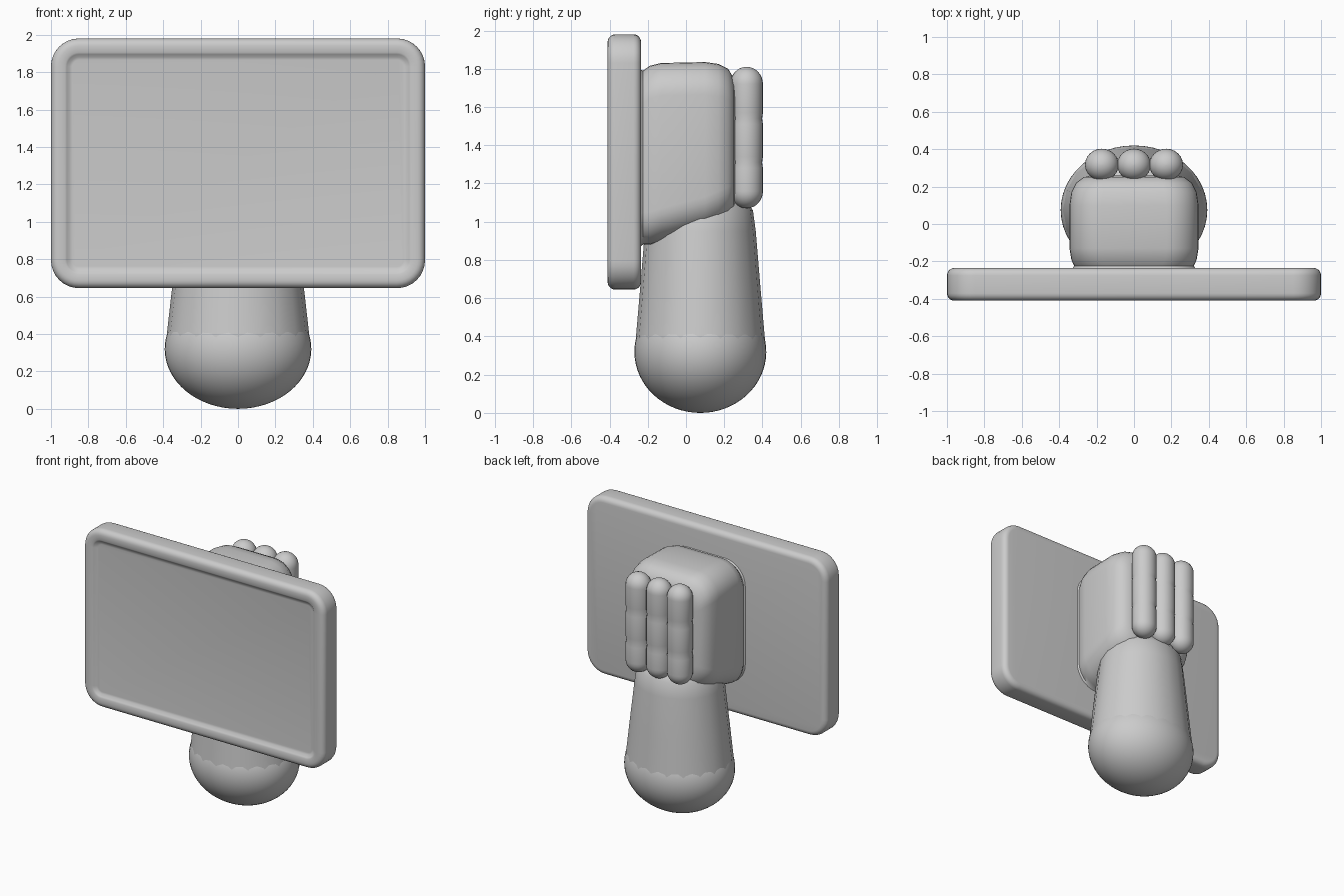
import bpy
import bmesh
from math import sin, cos, pi, radians

cube = bpy.data.objects.get("Cube")
if cube:
    bpy.data.objects.remove(cube, do_unlink=True)

grey = bpy.data.materials.new("plain_grey")
grey.use_nodes = True
colour = (0.6, 0.6, 0.6, 1)
grey.diffuse_color = colour
grey.node_tree.nodes["Principled BSDF"].inputs["Base Color"].default_value = colour


def loft(name, rings, angle=40):
    """Skin a stack of equal-length point rings and cap both ends."""
    bm = bmesh.new()
    loops = [[bm.verts.new(p) for p in ring] for ring in rings]
    n = len(loops[0])
    for a, b in zip(loops, loops[1:]):
        for i in range(n):
            j = (i + 1) % n
            bm.faces.new((a[i], a[j], b[j], b[i]))
    bm.faces.new(loops[0])
    bm.faces.new(loops[-1])
    bmesh.ops.recalc_face_normals(bm, faces=bm.faces)
    mesh = bpy.data.meshes.new(name)
    bm.to_mesh(mesh)
    bm.free()
    mesh.materials.append(grey)
    obj = bpy.data.objects.new(name, mesh)
    bpy.context.collection.objects.link(obj)
    bpy.ops.object.select_all(action="DESELECT")
    obj.select_set(True)
    bpy.context.view_layer.objects.active = obj
    bpy.ops.object.shade_smooth_by_angle(angle=radians(angle))
    return obj


def round_rect(y, half, low, high, radius, steps=8):
    """Upright rounded rectangle at depth y."""
    points = []
    centres = ((1, 1), (-1, 1), (-1, -1), (1, -1))
    for k, (sx, sz) in enumerate(centres):
        cx = sx * (half - radius)
        cz = high - radius if sz > 0 else low + radius
        for i in range(steps + 1):
            t = (k + i / steps) * pi / 2
            points.append((cx + radius * cos(t), y, cz + radius * sin(t)))
    return points


def ellipse(x, y, z, rx, ry, sides):
    return [(x + rx * cos(2 * pi * i / sides), y + ry * sin(2 * pi * i / sides), z)
            for i in range(sides)]


# Screen: rounded slab with a soft rim and a shallow recessed panel
def slab_ring(y, inset):
    return round_rect(y, 1 - inset, 0.645 + inset, 1.98 - inset, max(0.15 - inset, 0.02))


front, back, soft = -0.41, -0.235, 0.04
rim = [i * pi / 10 for i in range(6)]
rings = [slab_ring(back - soft * (1 - cos(t)), soft * (1 - sin(t))) for t in rim]
rings += [slab_ring(front + soft * (1 - sin(t)), soft * (1 - cos(t))) for t in rim]
rings += [slab_ring(front + d, i) for i, d in
          ((0.075, 0), (0.085, 0.005), (0.1, 0.018), (0.115, 0.02))]
loft("screen", rings, 50)

# Palm: rounded block that presses against the back of the screen
palm = [(-0.245, 0.335, 0.865, 1.80, 0.17), (-0.225, 0.32, 0.88, 1.79, 0.17),
        (-0.19, 0.335, 0.88, 1.815, 0.17), (-0.13, 0.345, 0.90, 1.83, 0.17),
        (0.1, 0.345, 0.96, 1.835, 0.17), (0.17, 0.335, 0.99, 1.825, 0.17),
        (0.22, 0.31, 1.02, 1.80, 0.16), (0.25, 0.27, 1.06, 1.75, 0.14),
        (0.26, 0.22, 1.1, 1.7, 0.1)]
loft("palm", [round_rect(*ring) for ring in palm], 60)

# Forearm: tapered column with lightly faceted sides
arm = [(0.36, 0.385, 0.34), (0.65, 0.352, 0.315), (0.95, 0.315, 0.29),
       (1.06, 0.3, 0.275), (1.12, 0.26, 0.23), (1.16, 0.18, 0.16)]
loft("forearm", [ellipse(0, 0.075, z, rx, ry, 20) for z, rx, ry in arm])

# Elbow: rounded end the forearm stands on
dome = [0.01 + i * (pi * 0.62 - 0.01) / 20 for i in range(21)]
loft("elbow_dome", [ellipse(0, 0.075, 0.32 - 0.32 * cos(t), 0.392 * sin(t), 0.345 * sin(t), 48)
                    for t in dome])

# Fingers: three round-ended rolls with faint knuckle creases
r, low, high = 0.09, 1.07, 1.81
arc = [0.05 + i * (pi / 2 - 0.05) / 8 for i in range(9)]
profile = [(low + r * (1 - cos(t)), r * sin(t)) for t in arc]
for crease in (1.31, 1.54):
    profile += [(crease - 0.03, r), (crease, r * 0.95), (crease + 0.03, r)]
profile += [(high - r * (1 - cos(t)), r * sin(t)) for t in reversed(arc)]
for side, x in (("right", -0.172), ("middle", 0), ("left", 0.172)):
    loft(side + "_finger", [ellipse(x, 0.317, z, s, s * 0.95, 24) for z, s in profile])
